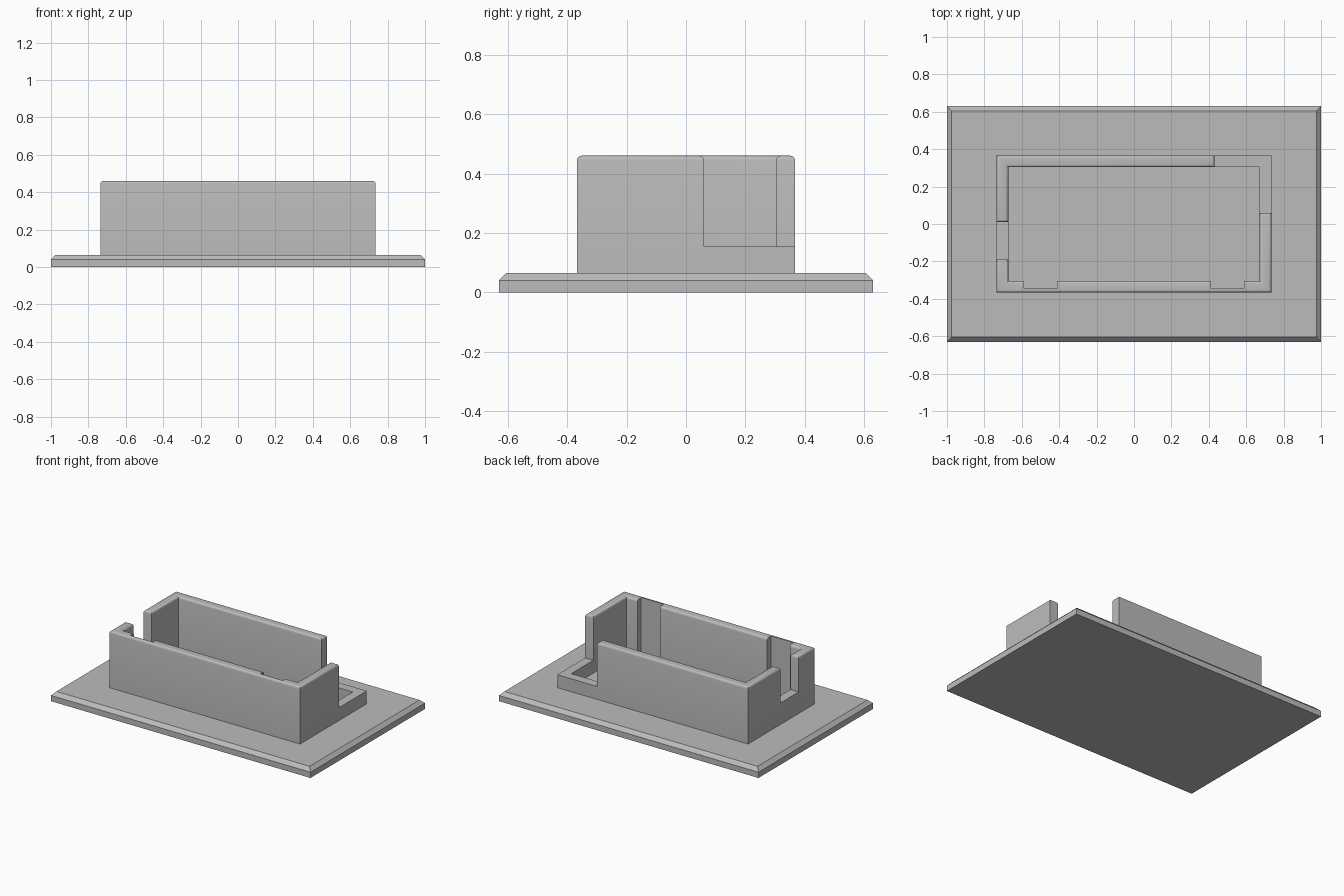
import bpy
import bmesh
import math

cube = bpy.data.objects.get("Cube")
if cube:
    bpy.data.objects.remove(cube, do_unlink=True)

# Single grey plastic colour
grey = bpy.data.materials.new("plain_grey")
grey.use_nodes = True
colour = (0.5, 0.5, 0.5, 1)
grey.diffuse_color = colour
grey.node_tree.nodes["Principled BSDF"].inputs["Base Color"].default_value = colour

# Outer and inner half sizes of the wall ring, and its heights
OX, OY, IX, IY = 0.735, 0.367, 0.672, 0.304
FLOOR, LEDGE, SILL, TOP = 0.065, 0.155, 0.215, 0.46
SLOT_X, SLOT_HALF, SLOT_Y = 0.5, 0.087, -0.345


def prism(name, outline, z0, z1, radius=0, segments=1, keep=None):
    """Extrude an outline upward and round or chamfer its top rim."""
    bm = bmesh.new()
    face = bm.faces.new([bm.verts.new((x, y, z0)) for x, y in outline])
    grown = bmesh.ops.extrude_face_region(bm, geom=[face], use_keep_orig=True)
    for v in grown["geom"]:
        if isinstance(v, bmesh.types.BMVert):
            v.co.z = z1
    bmesh.ops.recalc_face_normals(bm, faces=bm.faces[:])
    if radius:
        rim = [e for e in bm.edges
               if all(abs(v.co.z - z1) < 1e-5 for v in e.verts)
               and not (keep and keep(e))]
        bmesh.ops.bevel(bm, geom=rim, offset=radius, segments=segments,
                        profile=0.5, affect='EDGES')
    mesh = bpy.data.meshes.new(name)
    bm.to_mesh(mesh)
    bm.free()
    mesh.materials.append(grey)
    obj = bpy.data.objects.new(name, mesh)
    bpy.context.collection.objects.link(obj)
    if segments > 1:
        bpy.ops.object.select_all(action='DESELECT')
        obj.select_set(True)
        bpy.context.view_layer.objects.active = obj
        bpy.ops.object.shade_smooth_by_angle(angle=math.radians(35))
    return obj


def rect(x0, y0, x1, y1):
    return [(x0, y0), (x1, y0), (x1, y1), (x0, y1)]


# Chamfered base plate
prism("base_plate", rect(-1, -0.63, 1, 0.63), 0, FLOOR, 0.025)

# Front wall with its two side returns and two inner slots
slots = []
for cx in (SLOT_X, -SLOT_X):
    a, b = cx + SLOT_HALF, cx - SLOT_HALF
    slots += [(a, -IY), (a, SLOT_Y), (b, SLOT_Y), (b, -IY)]
front = [(-OX, -OY), (OX, -OY), (OX, 0.06), (IX, 0.06), (IX, -IY)]
front += slots + [(-IX, -IY), (-IX, -0.19), (-OX, -0.19)]


def slot_edge(e):
    mid = (e.verts[0].co + e.verts[1].co) / 2
    return abs(mid.x) < 0.6 and SLOT_Y - 0.001 < mid.y < -IY - 0.001


prism("front_wall", front, FLOOR, TOP, 0.015, 4, slot_edge)

# Back wall with its side return
back = [(-OX, OY), (-OX, 0.01), (-IX, 0.01), (-IX, IY), (0.43, IY), (0.43, OY)]
prism("back_wall", back, FLOOR, TOP, 0.015, 4)

# Low ledge across the open corner
ledge = [(OX, 0.06), (OX, OY), (0.43, OY), (0.43, IY), (IX, IY), (IX, 0.06)]
prism("corner_ledge", ledge, FLOOR, LEDGE)

# Sill of the side notch
prism("notch_sill", rect(-OX, -0.19, -IX, 0.01), FLOOR, SILL)
